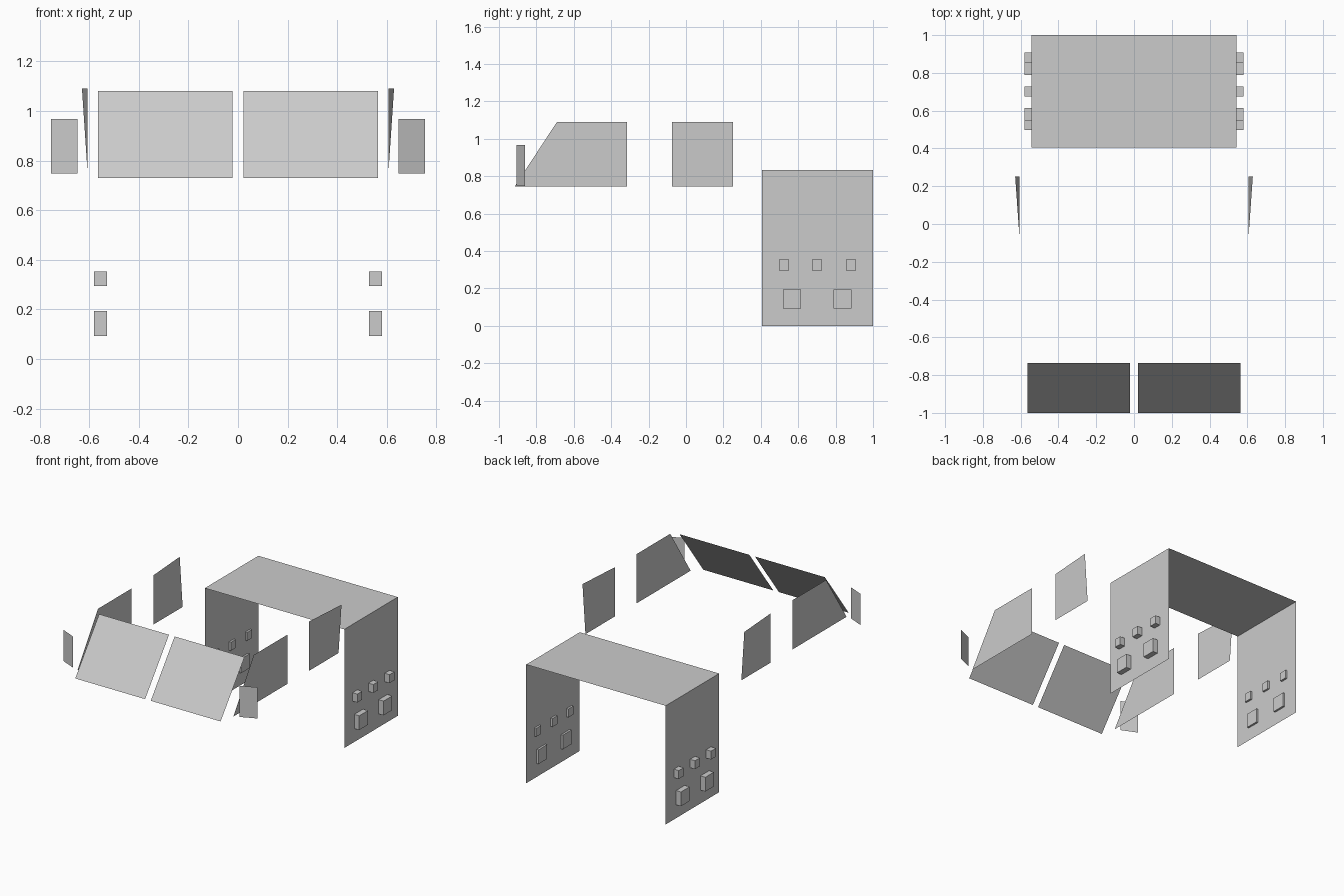
import bpy, bmesh
from mathutils import Vector

if "Cube" in bpy.data.objects:
    bpy.data.objects.remove(bpy.data.objects["Cube"])


def add_object(name, bm):
    mesh = bpy.data.meshes.new(name)
    bm.to_mesh(mesh)
    bm.free()
    obj = bpy.data.objects.new(name, mesh)
    bpy.context.collection.objects.link(obj)


def panel(name, pts, facing):
    """Single-sided sheet through pts, wound so that it faces the given direction."""
    bm = bmesh.new()
    face = bm.faces.new([bm.verts.new(p) for p in pts])
    face.normal_update()
    if face.normal.dot(Vector(facing)) < 0:
        face.normal_flip()
    add_object(name, bm)


def box(name, x, y, z):
    bm = bmesh.new()
    bmesh.ops.create_cube(bm, size=1)
    for v in bm.verts:
        v.co = [(a + b) / 2 + c * abs(b - a) for (a, b), c in zip((x, y, z), v.co)]
    add_object(name, bm)


# Housing: open-ended cover made of a roof sheet and two side sheets
W, Y0, Y1, H = 0.542, 0.406, 1.0, 0.834
panel("housing_roof", [(-W, Y0, H), (W, Y0, H), (W, Y1, H), (-W, Y1, H)], (0, 0, 1))

for side, s in (("right", 1), ("left", -1)):
    panel(f"housing_side_{side}",
          [(s * W, Y0, 0), (s * W, Y1, 0), (s * W, Y1, H), (s * W, Y0, H)], (s, 0, 0))

    # Lamps poking through the housing sides: three small above two large
    for i, y in enumerate((0.524, 0.701, 0.882)):
        box(f"small_lamp_{side}_{i + 1}", (s * 0.528, s * 0.58),
            (y - 0.027, y + 0.027), (0.295, 0.354))
    for i, y in enumerate((0.566, 0.836)):
        box(f"large_lamp_{side}_{i + 1}", (s * 0.528, s * 0.58),
            (y - 0.048, y + 0.048), (0.094, 0.194))

    # Sloped windscreen pane
    a, b = s * 0.022, s * 0.565
    panel(f"windscreen_{side}",
          [(a, -1, 0.73), (b, -1, 0.73), (b, -0.735, 1.081), (a, -0.735, 1.081)], (0, -1, 0.5))

    # Front side window with raked leading edge
    x = s * 0.606
    panel(f"front_side_window_{side}",
          [(x, -0.917, 0.744), (x, -0.315, 0.744), (x, -0.315, 1.09), (x, -0.69, 1.09)], (s, 0, 0))

    # Rear side window, upper rear corner flared outward
    panel(f"rear_side_window_{side}",
          [(x, -0.075, 0.744), (x, 0.251, 0.744), (s * 0.629, 0.251, 1.09), (x, -0.075, 1.09)],
          (s, 0, 0))

    # Wing mirror, angled back toward its outer edge
    inner, outer = (s * 0.647, -0.907), (s * 0.754, -0.86)
    panel(f"wing_mirror_{side}",
          [(*inner, 0.748), (*outer, 0.748), (*outer, 0.967), (*inner, 0.967)], (0, 1, 0))
